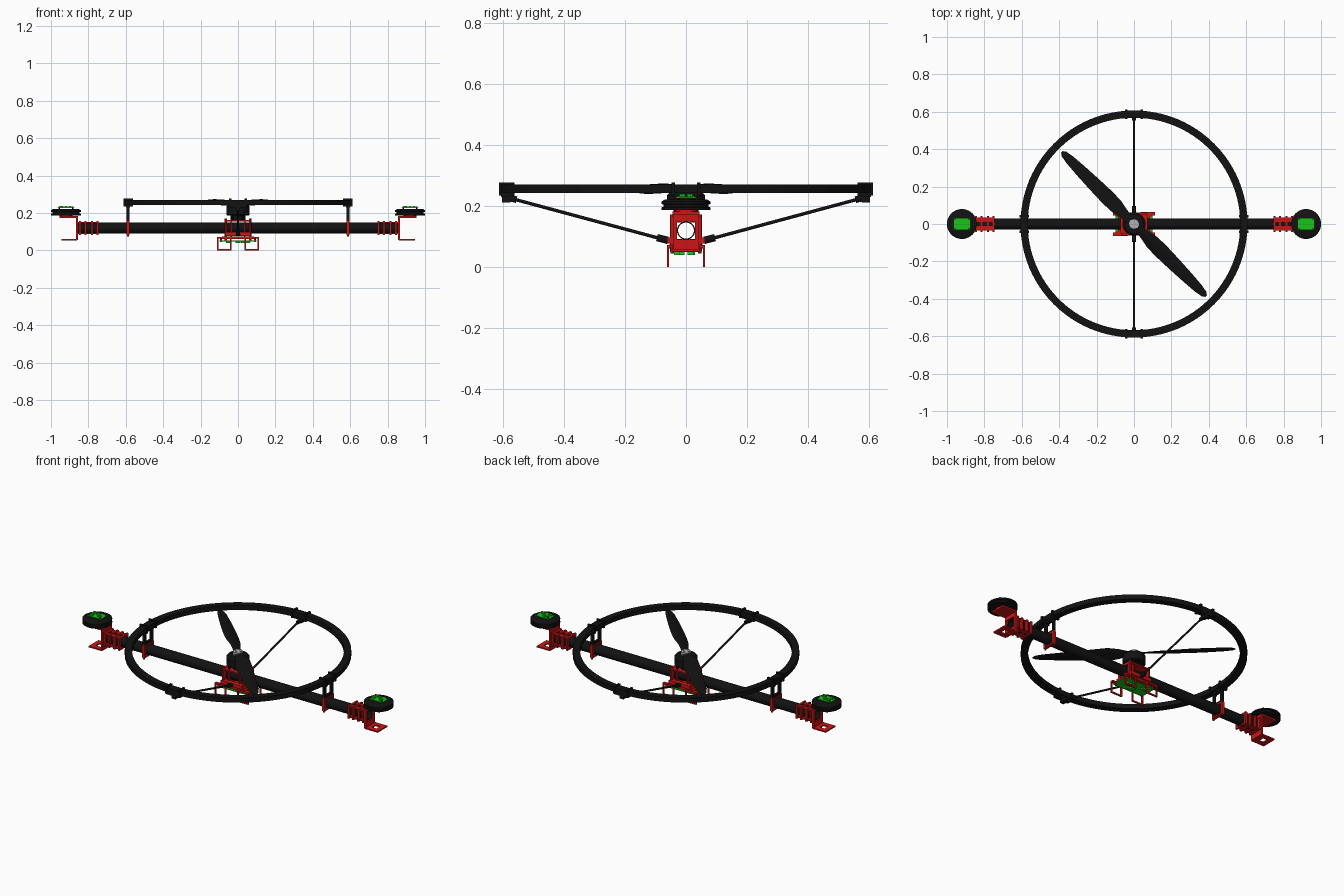
import bpy, bmesh
from math import pi, sin, cos, radians
from mathutils import Matrix, Vector


def mat(name, c):
    m = bpy.data.materials.new(name)
    m.diffuse_color = (*c, 1)
    return m


BLACK = mat("black", (0.006, 0.006, 0.006))
RED = mat("red", (0.6, 0.008, 0.008))
GREEN = mat("green", (0.01, 0.55, 0.01))
GREY = mat("grey", (0.45, 0.45, 0.45))


def box(bm, x0, x1, y0, y1, z0, z1):
    m = Matrix.Translation(((x0 + x1) / 2, (y0 + y1) / 2, (z0 + z1) / 2))
    bmesh.ops.create_cube(bm, size=1, matrix=m @ Matrix.Diagonal((abs(x1 - x0), abs(y1 - y0), z1 - z0, 1)))


def rod(bm, a, b, r, n=16):
    a, b = Vector(a), Vector(b)
    m = Matrix.Translation((a + b) / 2) @ (b - a).to_track_quat('Z', 'Y').to_matrix().to_4x4()
    bmesh.ops.create_cone(bm, cap_ends=True, segments=n, radius1=r, radius2=r, depth=(b - a).length, matrix=m)


def lathe(bm, prof, n, m=Matrix()):
    """Closed (radius, height) profile spun about local z."""
    rings = [[bm.verts.new(m @ Vector((r * cos(2 * pi * i / n), r * sin(2 * pi * i / n), z))) for r, z in prof]
             for i in range(n)]
    k = len(prof)
    for i in range(n):
        for j in range(k):
            a, b = rings[i], rings[(i + 1) % n]
            bm.faces.new((a[j], b[j], b[(j + 1) % k], a[(j + 1) % k]))


def frame(bm, x0, x1, hy, z0, z1, iy, i0, i1):
    """Plate across the beam with a rectangular window."""
    box(bm, x0, x1, -hy, hy, i1, z1)
    box(bm, x0, x1, -hy, hy, z0, i0)
    for s in (-1, 1):
        box(bm, x0, x1, s * iy, s * hy, i0, i1)


def done(name, bm, material):
    bmesh.ops.recalc_face_normals(bm, faces=bm.faces)
    me = bpy.data.meshes.new(name)
    bm.to_mesh(me)
    bm.free()
    me.materials.append(material)
    ob = bpy.data.objects.new(name, me)
    bpy.context.collection.objects.link(ob)
    bpy.ops.object.select_all(action='DESELECT')
    ob.select_set(True)
    bpy.context.view_layer.objects.active = ob
    bpy.ops.object.shade_smooth_by_angle(angle=radians(35))
    return ob


ZB = 0.12  # beam axis height

# Hollow main beam
bm = bmesh.new()
along_x = Matrix.Translation((0, 0, ZB)) @ Matrix.Rotation(pi / 2, 4, 'Y')
lathe(bm, [(0.030, -0.86), (0.030, 0.86), (0.026, 0.86), (0.026, -0.86)], 40, along_x)
done("main_beam", bm, BLACK)

# Guard ring around the propeller
bm = bmesh.new()
lathe(bm, [(0.568, 0.243), (0.607, 0.243), (0.607, 0.271), (0.568, 0.271)], 96)
done("guard_ring", bm, BLACK)

# Ring holders on the diagonal struts and the struts
bm = bmesh.new()
for s in (-1, 1):
    box(bm, -0.045, 0.045, s * 0.575, s * 0.606, 0.230, 0.243)
    for t in (-1, 1):
        box(bm, t * 0.036, t * 0.048, s * 0.562, s * 0.612, 0.235, 0.278)
    box(bm, -0.012, 0.012, s * 0.575, s * 0.602, 0.212, 0.240)
    rod(bm, (0, s * 0.07, 0.09), (0, s * 0.59, 0.23), 0.0055)
    rod(bm, (0, s * 0.06, 0.088), (0, s * 0.095, 0.097), 0.012)
    rod(bm, (0, s * 0.555, 0.221), (0, s * 0.595, 0.231), 0.011)
done("ring_struts", bm, BLACK)

# Posts that carry the ring above the beam
bm = bmesh.new()
for s in (-1, 1):
    for t in (-1, 1):
        box(bm, s * 0.581, s * 0.595, t * 0.024, t * 0.040, 0.155, 0.243)
        box(bm, s * 0.562, s * 0.612, t * 0.036, t * 0.048, 0.235, 0.278)
    box(bm, s * 0.578, s * 0.600, -0.045, 0.045, 0.230, 0.243)
    box(bm, s * 0.581, s * 0.595, -0.040, 0.040, 0.155, 0.170)
done("ring_posts", bm, BLACK)

# Red clamps on the beam under the posts
bm = bmesh.new()
for s in (-1, 1):
    frame(bm, s * 0.580, s * 0.597, 0.043, 0.083, 0.157, 0.030, 0.090, 0.150)
    for t in (-1, 1):
        rod(bm, (s * 0.588, t * 0.038, 0.075), (s * 0.588, t * 0.038, 0.165), 0.005, 8)
done("beam_clamps", bm, RED)

# End brackets: ribbed sleeve, end plate and two shelves
bm = bmesh.new()
for s in (-1, 1):
    for x in (0.745, 0.775, 0.810, 0.840):
        frame(bm, s * x, s * (x + 0.011), 0.043, 0.083, 0.157, 0.029, 0.090, 0.150)
    for z0, z1 in ((0.087, 0.093), (0.147, 0.153)):
        for t in (-1, 1):
            box(bm, s * 0.745, s * 0.86, t * 0.012, t * 0.036, z0, z1)
    frame(bm, s * 0.855, s * 0.867, 0.043, 0.055, 0.183, 0.030, 0.090, 0.150)
    box(bm, s * 0.86, s * 0.955, -0.045, 0.045, 0.173, 0.183)
    # lower shelf with an opening
    for t in (-1, 1):
        box(bm, s * 0.86, s * 0.945, t * 0.018, t * 0.045, 0.052, 0.060)
    for x0, x1 in ((0.86, 0.888), (0.918, 0.945)):
        box(bm, s * x0, s * x1, -0.02, 0.02, 0.052, 0.060)
    rod(bm, (s * 0.92, 0, 0.18), (s * 0.92, 0, 0.195), 0.035, 24)
done("end_brackets", bm, RED)

# Round units on both ends with a grooved rim
bm = bmesh.new()
for s in (-1, 1):
    m = Matrix.Translation((s * 0.92, 0, 0))
    lathe(bm, [(0.002, 0.188), (0.080, 0.188), (0.080, 0.196), (0.073, 0.198), (0.073, 0.205),
               (0.080, 0.207), (0.080, 0.215), (0.070, 0.221), (0.002, 0.221)], 40, m)
    rod(bm, (s * 0.92, 0, 0.188), (s * 0.92, 0, 0.22), 0.01)
    for a in (-1, 1):
        for t in (-1, 1):
            rod(bm, (s * 0.92 + a * 0.037, t * 0.025, 0.215), (s * 0.92 + a * 0.037, t * 0.025, 0.236), 0.004, 8)
done("end_units", bm, BLACK)

# Circuit boards: one on each end unit and one under the middle
bm = bmesh.new()
for s in (-1, 1):
    box(bm, s * 0.875, s * 0.965, -0.032, 0.032, 0.227, 0.231)
    for dx, dy in ((-0.025, -0.014), (0, 0.010), (0.022, -0.010), (-0.022, 0.016)):
        x = s * 0.92 + dx
        box(bm, x - 0.008, x + 0.008, dy - 0.007, dy + 0.007, 0.231, 0.239)
box(bm, -0.10, 0.10, -0.052, 0.052, 0.049, 0.054)
for dx, dy in ((-0.05, 0.02), (0, -0.015), (0.05, 0.015), (0.03, -0.03)):
    box(bm, dx - 0.014, dx + 0.014, dy - 0.010, dy + 0.010, 0.040, 0.049)
done("circuit_boards", bm, GREEN)

# Centre mount around the beam
bm = bmesh.new()
for s in (-1, 1):
    frame(bm, s * 0.058, s * 0.072, 0.046, 0.072, 0.165, 0.031, 0.089, 0.151)
    frame(bm, s * 0.032, s * 0.040, 0.043, 0.075, 0.160, 0.031, 0.089, 0.151)
    box(bm, -0.07, 0.07, s * 0.035, s * 0.062, 0.078, 0.098)
box(bm, -0.085, 0.085, -0.055, 0.055, 0.062, 0.074)
box(bm, -0.06, 0.06, -0.050, 0.050, 0.156, 0.164)
for a in (-1, 1):
    for t in (-1, 1):
        rod(bm, (a * 0.065, t * 0.045, 0.05), (a * 0.065, t * 0.045, 0.172), 0.007, 8)
        rod(bm, (a * 0.09, t * 0.045, 0.045), (a * 0.09, t * 0.045, 0.070), 0.005, 8)
done("centre_mount", bm, RED)

# Four open rectangular landing feet
bm = bmesh.new()
for a in (-1, 1):
    for t in (-1, 1):
        y0, y1 = t * 0.055, t * 0.063
        box(bm, a * 0.103, a * 0.111, y0, y1, 0, 0.072)
        box(bm, a * 0.036, a * 0.044, y0, y1, 0, 0.072)
        box(bm, a * 0.036, a * 0.111, y0, y1, 0, 0.008)
        box(bm, a * 0.036, a * 0.111, t * 0.045, y1, 0.063, 0.072)
done("landing_feet", bm, RED)

# Centre motor on standoffs
bm = bmesh.new()
lathe(bm, [(0.002, 0.187), (0.056, 0.187), (0.062, 0.192), (0.062, 0.235), (0.052, 0.246), (0.002, 0.246)], 40)
rod(bm, (0, 0, 0.187), (0, 0, 0.25), 0.02)
for i in range(4):
    a = pi / 4 + i * pi / 2
    rod(bm, (0.048 * cos(a), 0.048 * sin(a), 0.164), (0.048 * cos(a), 0.048 * sin(a), 0.19), 0.007, 10)
rod(bm, (0, 0, 0.164), (0, 0, 0.188), 0.028, 24)
done("centre_motor", bm, BLACK)

# Two twisted propeller blades: (radius, chord, pitch in degrees)
STATIONS = [(0.0, 0.045, 0), (0.035, 0.045, 10), (0.08, 0.062, 28), (0.14, 0.086, 24), (0.21, 0.084, 17),
            (0.30, 0.076, 12), (0.40, 0.064, 9), (0.49, 0.050, 7), (0.53, 0.034, 6), (0.545, 0.012, 6)]
SECTION = [(0.5, 0), (0.3, 0.08), (0, 0.09), (-0.3, 0.04), (-0.5, 0), (-0.3, -0.02), (0, -0.04), (0.3, -0.04)]
bm = bmesh.new()
for ang in (135, 315):
    turn = Matrix.Translation((0, 0, 0.257)) @ Matrix.Rotation(radians(ang), 4, 'Z')
    prev = None
    for r, c, p in STATIONS:
        m = turn @ Matrix.Translation((r, 0, 0)) @ Matrix.Rotation(radians(p), 4, 'X')
        ring = [bm.verts.new(m @ Vector((0, c * u, c * v))) for u, v in SECTION]
        if prev:
            for j in range(8):
                bm.faces.new((prev[j], ring[j], ring[(j + 1) % 8], prev[(j + 1) % 8]))
        else:
            bm.faces.new(ring)
        prev = ring
    bm.faces.new(prev)
done("propeller", bm, BLACK)

# Propeller hub cap with bolts
bm = bmesh.new()
rod(bm, (0, 0, 0.246), (0, 0, 0.266), 0.027, 28)
for i in range(4):
    a = i * pi / 2
    rod(bm, (0.017 * cos(a), 0.017 * sin(a), 0.264), (0.017 * cos(a), 0.017 * sin(a), 0.270), 0.004, 8)
done("hub_cap", bm, GREY)
